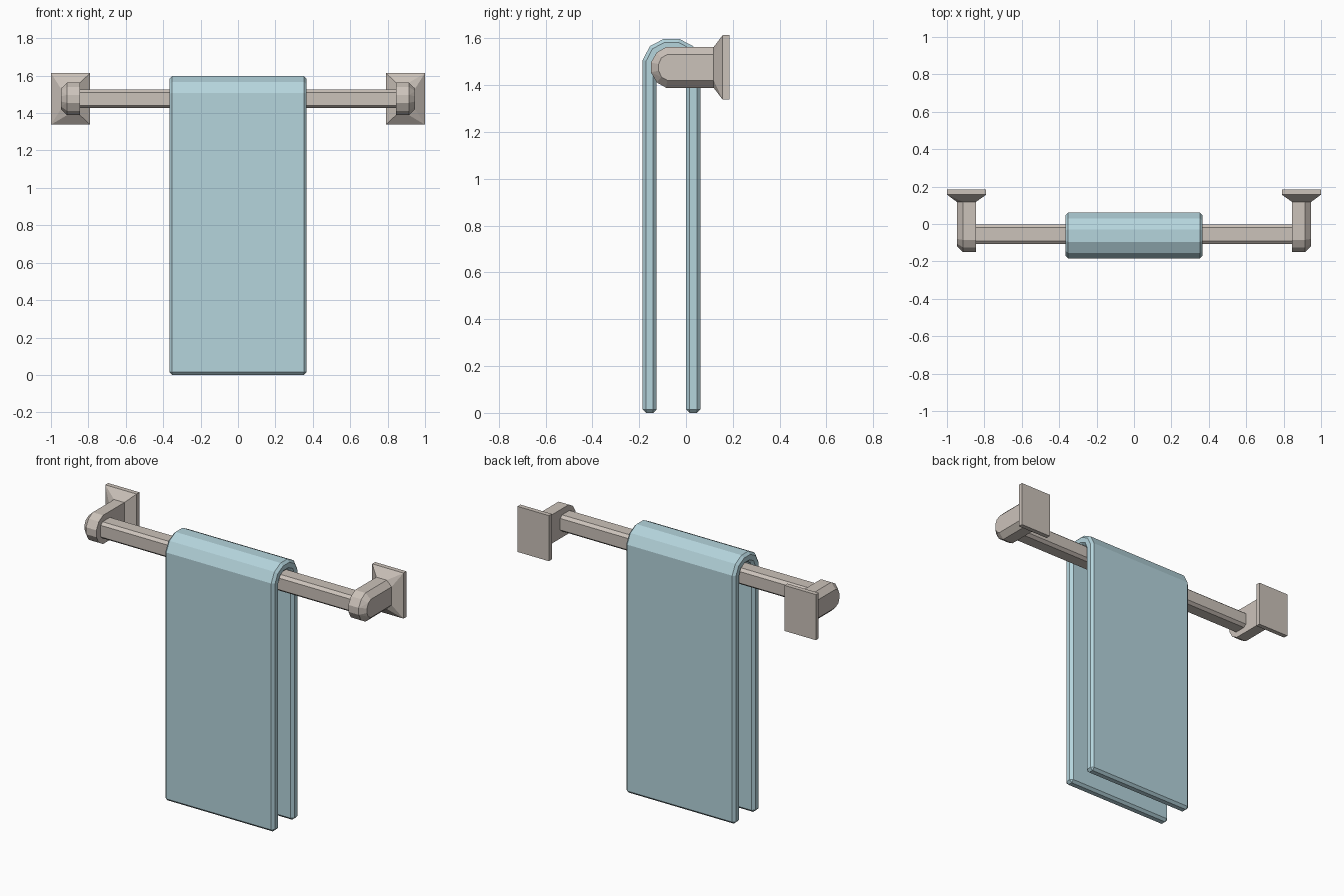
import bpy, bmesh, math

if "Cube" in bpy.data.objects:
    bpy.data.objects.remove(bpy.data.objects["Cube"])

def material(name, rgb):
    m = bpy.data.materials.new(name)
    m.diffuse_color = (*rgb, 1)
    m.use_nodes = True
    m.node_tree.nodes["Principled BSDF"].inputs["Base Color"].default_value = m.diffuse_color
    return m

METAL = material("warm_metal", (0.60, 0.54, 0.49))
CLOTH = material("blue_cloth", (0.46, 0.66, 0.72))

def finish(bm, name, mat):
    bmesh.ops.recalc_face_normals(bm, faces=bm.faces)
    me = bpy.data.meshes.new(name)
    bm.to_mesh(me)
    bm.free()
    ob = bpy.data.objects.new(name, me)
    me.materials.append(mat)
    bpy.context.collection.objects.link(ob)
    return ob

def hull(name, pts, mat):
    bm = bmesh.new()
    for p in pts:
        bm.verts.new(p)
    bmesh.ops.convex_hull(bm, input=bm.verts[:])
    bmesh.ops.dissolve_limit(bm, angle_limit=0.01, verts=bm.verts[:], edges=bm.edges[:])
    return finish(bm, name, mat)

def extrude_x(name, profile, half, mat):
    bm = bmesh.new()
    f = bm.faces.new([bm.verts.new((-half, y, z)) for y, z in profile])
    r = bmesh.ops.extrude_face_region(bm, geom=[f])
    bmesh.ops.translate(bm, vec=(2 * half, 0, 0),
                        verts=[v for v in r["geom"] if isinstance(v, bmesh.types.BMVert)])
    return finish(bm, name, mat)

ZC = 1.476   # bar height

# Brackets: rounded post, chamfered on its outer side, plus flared wall plate
outer = [(0.12, 0.087), (-0.085, 0.087), (-0.125, 0.064), (-0.15, 0.021)]
inner = [(0.12, 0.055), (-0.08, 0.055), (-0.105, 0.041), (-0.117, 0.014)]
for s, side in ((-1, "left"), (1, "right")):
    post = [(s * x, y, ZC + k * z)
            for x, prof in ((0.845, outer), (0.914, outer), (0.947, inner))
            for y, z in prof for k in (-1, 1)]
    hull(side + "_post", post, METAL)
    plate = [(s * x, 0.118, ZC + k * z)
             for x, z in ((0.845, 0.087), (0.914, 0.087), (0.947, 0.055)) for k in (-1, 1)]
    plate += [(s * x, y, ZC + k * 0.138)
              for x in (0.79, 1.0) for y in (0.157, 0.185) for k in (-1, 1)]
    hull(side + "_wall_plate", plate, METAL)

# Eight-sided bar
bar = [(0.035, 0.05), (0.053, 0.035), (0.053, -0.035), (0.035, -0.05)]
bar += [(-y, z) for y, z in reversed(bar)]
extrude_x("bar", [(y - 0.055, ZC + z) for y, z in bar], 0.86, METAL)

# Towel folded over the bar, with chamfered rims
out_half = [(0.123, 0), (0.123, 1.508), (0.092, 1.567), (0.033, 1.598)]
in_half = [(0.063, 0), (0.063, 1.490), (0.050, 1.522), (0.020, 1.538)]
profile = (out_half + [(-y, z) for y, z in reversed(out_half)]
           + [(-y, z) for y, z in in_half] + list(reversed(in_half)))
towel = extrude_x("towel", [(y - 0.062, z) for y, z in profile], 0.367, CLOTH)
bev = towel.modifiers.new("rim", 'BEVEL')
bev.width = 0.015
bev.segments = 1
bev.limit_method = 'ANGLE'
bev.angle_limit = math.radians(60)
